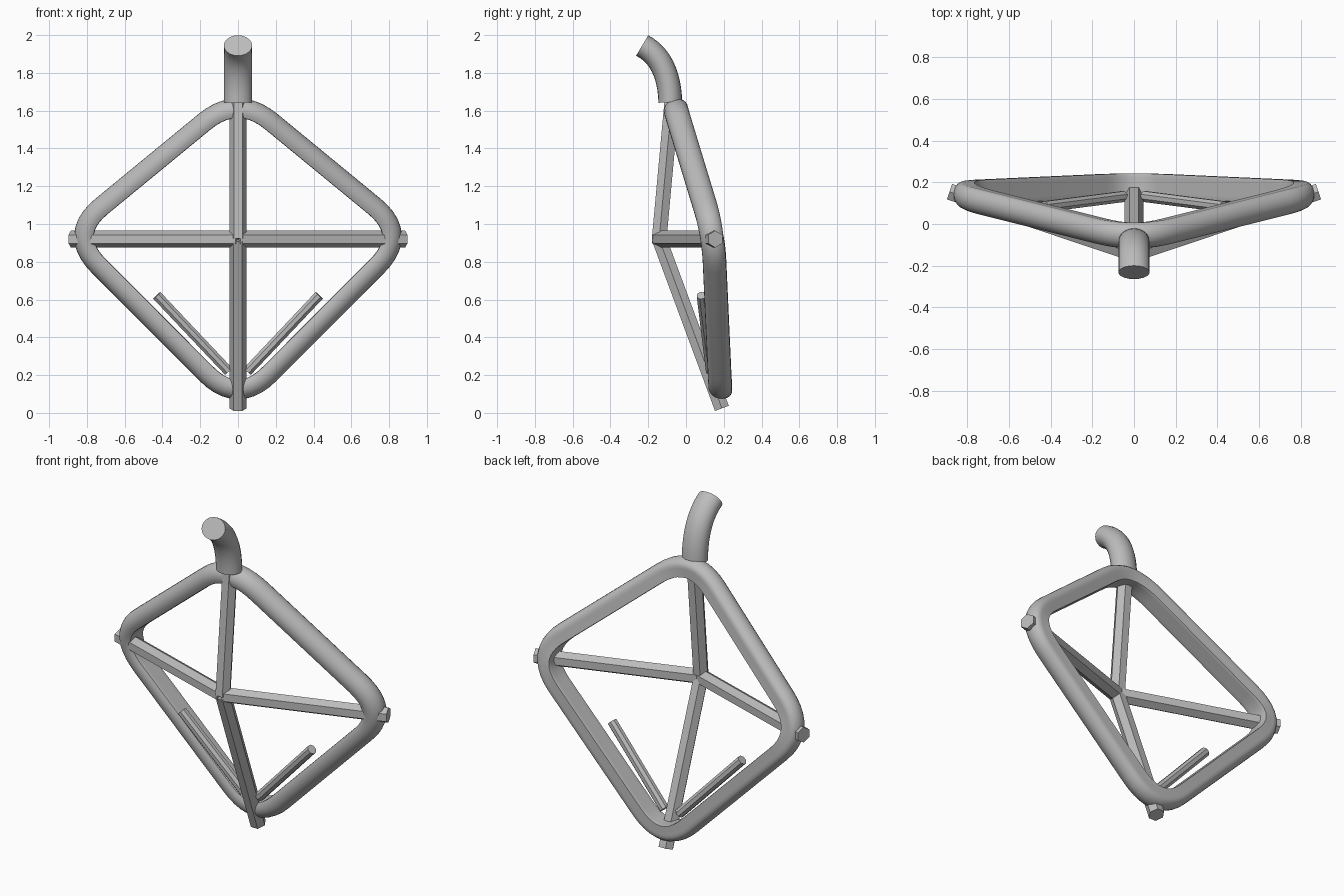
import bpy, bmesh, math
from mathutils import Vector

if "Cube" in bpy.data.objects:
    bpy.data.objects.remove(bpy.data.objects["Cube"], do_unlink=True)

grey = bpy.data.materials.new("plain grey")
grey.use_nodes = True
colour = (0.5, 0.5, 0.5, 1)
grey.diffuse_color = colour
grey.node_tree.nodes["Principled BSDF"].inputs["Base Color"].default_value = colour


def sweep(name, path, profile, side_of, closed=False, smooth=True):
    """Carry a cross-section along a path; side_of gives the profile's first axis."""
    bm = bmesh.new()
    rings, n = [], len(path)
    for i, p in enumerate(path):
        before = path[i - 1] if closed or i else p
        after = path[(i + 1) % n] if closed or i < n - 1 else p
        t = (after - before).normalized()
        u = side_of(t)
        u = (u - t * u.dot(t)).normalized()
        v = t.cross(u)
        rings.append([bm.verts.new(p + u * a + v * b) for a, b in profile])
    m = len(profile)
    for i in range(n if closed else n - 1):
        r, s = rings[i], rings[(i + 1) % n]
        for j in range(m):
            k = (j + 1) % m
            bm.faces.new((r[j], r[k], s[k], s[j]))
    if not closed:
        bm.faces.new(rings[0][::-1])
        bm.faces.new(rings[-1])
    bmesh.ops.recalc_face_normals(bm, faces=bm.faces)
    mesh = bpy.data.meshes.new(name)
    bm.to_mesh(mesh)
    bm.free()
    mesh.materials.append(grey)
    ob = bpy.data.objects.new(name, mesh)
    bpy.context.collection.objects.link(ob)
    if smooth:
        bpy.ops.object.select_all(action='DESELECT')
        ob.select_set(True)
        bpy.context.view_layer.objects.active = ob
        bpy.ops.object.shade_smooth_by_angle(angle=math.radians(30))
    return ob


def bend(a, b, c, steps):
    """Points along a curve from a to c that is pulled towards b."""
    return [a * (1 - t) ** 2 + b * 2 * t * (1 - t) + c * t * t
            for t in (i / steps for i in range(steps + 1))]


def oval(sides, ru, rv, turn=0.0):
    angles = [2 * math.pi * (i + turn) / sides for i in range(sides)]
    return [(ru * math.cos(a), rv * math.sin(a)) for a in angles]


Y = Vector((0, 1, 0))

# Diamond frame: rounded corners, tube flattened on its inner and back sides
corners = [Vector(c) for c in ((0, -0.07, 1.666), (0.88, 0.15, 0.943),
                               (0, 0.19, 0.062), (-0.88, 0.15, 0.943))]
ring = []
for i, c in enumerate(corners):
    to_prev = (corners[i - 1] - c).normalized()
    to_next = (corners[(i + 1) % 4] - c).normalized()
    ring += bend(c + to_prev * 0.22, c, c + to_next * 0.22, 10)
tube = [(min(a, 0.056), max(-0.036, min(b, 0.068))) for a, b in oval(24, 0.068, 0.068)]
# The second axis must point outwards so that the flat lies inside the diamond
probe = (ring[12] - ring[8]).normalized().cross(Y)
if probe.dot(Vector((1, 0, 1))) < 0:
    tube = [(a, -b) for a, b in tube]
sweep("diamond_frame", ring, tube, lambda t: Y, closed=True)

# Curved neck at the top, leaning to the front
neck = bend(Vector((0, -0.083, 1.645)), Vector((0, -0.09, 1.87)),
            Vector((0, -0.232, 1.945)), 12)
sweep("curved_neck", neck, oval(20, 0.075, 0.063), lambda t: Vector((1, 0, 0)))

# Four six-sided struts meeting in front of the frame
hub = Vector((0, -0.142, 0.92))
ends = {"left_strut": (0.885, 0.155, 0.92), "right_strut": (-0.885, 0.155, 0.92),
        "upper_strut": (0, -0.075, 1.65), "lower_strut": (0, 0.19, 0.024)}
for name, end in ends.items():
    sweep(name, [hub, Vector(end)], oval(6, 0.045, 0.045, 0.5), lambda t: Y, smooth=False)

# Pair of thin rods along the lower legs
for name, s in (("left_rod", 1), ("right_rod", -1)):
    rod = [Vector((s * 0.05, 0.132, 0.22)), Vector((s * 0.43, 0.083, 0.622))]
    sweep(name, rod, oval(8, 0.028, 0.028, 0.5), lambda t: Y, smooth=False)
